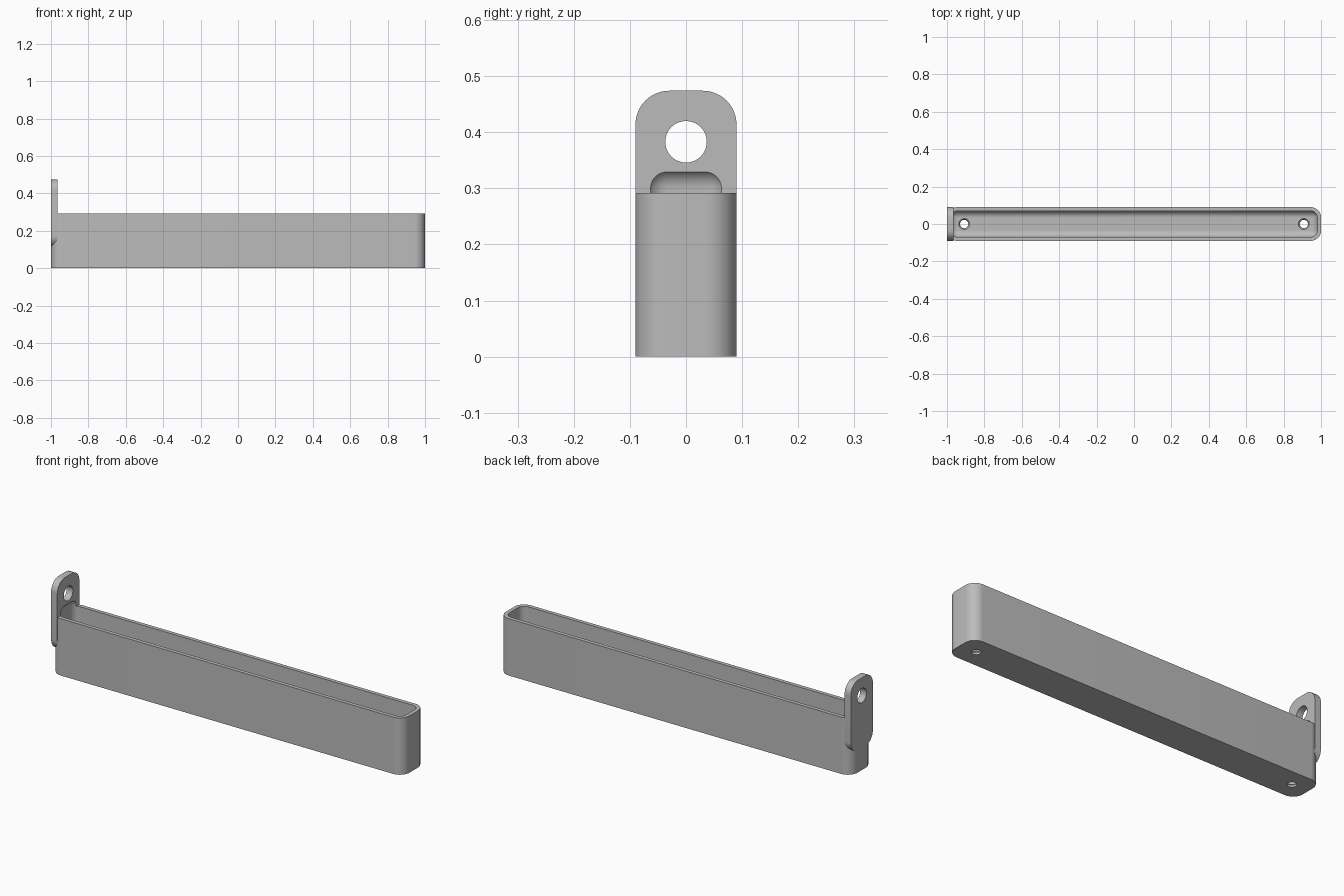
import bpy
import bmesh
from math import radians
from mathutils import Matrix, Vector

default = bpy.data.objects.get("Cube")
if default:
    bpy.data.objects.remove(default, do_unlink=True)

grey = bpy.data.materials.new("plain grey")
grey.use_nodes = True
colour = (0.5, 0.5, 0.5, 1)
grey.diffuse_color = colour
grey.node_tree.nodes["Principled BSDF"].inputs["Base Color"].default_value = colour


def finish(bm, name):
    bmesh.ops.recalc_face_normals(bm, faces=bm.faces)
    mesh = bpy.data.meshes.new(name)
    bm.to_mesh(mesh)
    bm.free()
    mesh.materials.append(grey)
    obj = bpy.data.objects.new(name, mesh)
    bpy.context.collection.objects.link(obj)
    return obj


def rounded_box(name, low, high, radius, axis=None, segments=12):
    """Box with the edges along one axis rounded, or all edges if axis is None."""
    low, high = Vector(low), Vector(high)
    bm = bmesh.new()
    bmesh.ops.create_cube(bm, size=1)
    bmesh.ops.scale(bm, vec=high - low, verts=bm.verts)
    bmesh.ops.translate(bm, vec=(low + high) / 2, verts=bm.verts)
    edges = [e for e in bm.edges if axis is None
             or abs(e.verts[0].co[axis] - e.verts[1].co[axis]) > 1e-4]
    bmesh.ops.bevel(bm, geom=edges, offset=radius, segments=segments,
                    profile=0.5, affect='EDGES')
    return finish(bm, name)


def cylinder(name, centre, r1, r2, depth, rotation=Matrix()):
    bm = bmesh.new()
    bmesh.ops.create_cone(bm, cap_ends=True, segments=40, radius1=r1, radius2=r2,
                          depth=depth, matrix=Matrix.Translation(centre) @ rotation)
    return finish(bm, name)


def combine(obj, other, operation):
    other.hide_render = True
    mod = obj.modifiers.new(operation.title(), 'BOOLEAN')
    mod.operation = operation
    mod.solver = 'EXACT'
    mod.object = other
    bpy.context.view_layer.objects.active = obj
    bpy.ops.object.modifier_apply(modifier=mod.name)
    bpy.data.objects.remove(other, do_unlink=True)


# Tray body with rounded upright corners, joined to the hanging tab
tray = rounded_box("tray_with_tab", (-1, -0.09, 0), (1, 0.09, 0.292), 0.055, axis=2)
tab = rounded_box("hanging_tab", (-1, -0.09, 0.113), (-0.965, 0.09, 0.474), 0.06, axis=0)
combine(tray, tab, 'UNION')

# Hollow with filleted floor, which also bites a shallow arch out of the tab
cavity = rounded_box("cavity_cutter", (-0.98, -0.07, 0.02), (0.98, 0.07, 0.336), 0.036)
combine(tray, cavity, 'DIFFERENCE')

# Screw hole through the tab
hole = cylinder("tab_hole_cutter", (-0.98, 0, 0.383), 0.037, 0.037, 0.2,
                Matrix.Rotation(radians(90), 4, 'Y'))
combine(tray, hole, 'DIFFERENCE')

# Countersunk drain holes in the floor
for x in (-0.908, 0.908):
    drain = cylinder("drain_cutter", (x, 0, 0.01), 0.022, 0.022, 0.1)
    combine(tray, drain, 'DIFFERENCE')
    sink = cylinder("countersink_cutter", (x, 0, 0.02), 0.022, 0.036, 0.02)
    combine(tray, sink, 'DIFFERENCE')

# Smooth the fillets, keep the real edges crisp
bpy.ops.object.select_all(action='DESELECT')
tray.select_set(True)
bpy.context.view_layer.objects.active = tray
bpy.ops.object.shade_smooth_by_angle(angle=radians(25))
